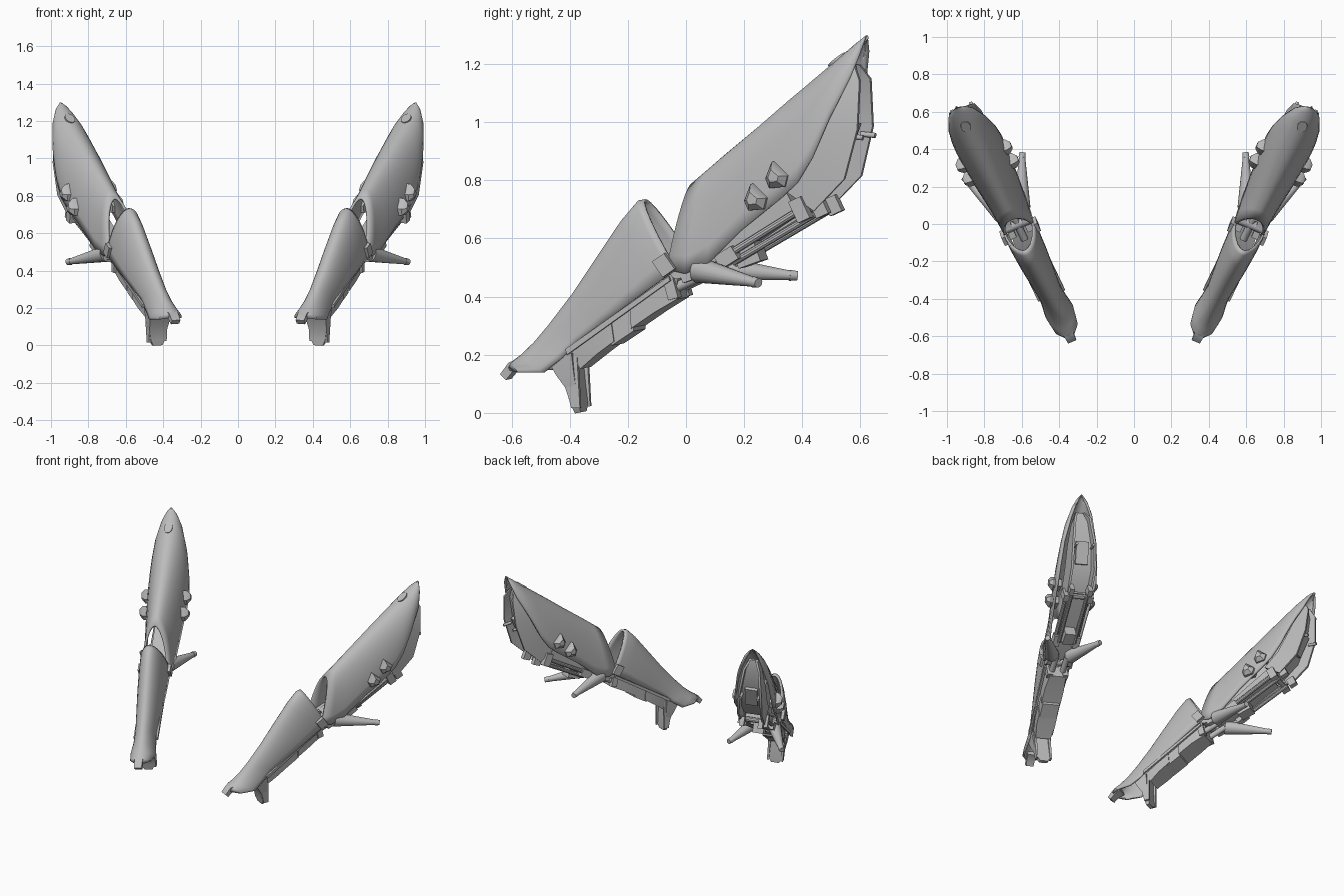
import bpy, bmesh, math
from mathutils import Matrix, Vector

if "Cube" in bpy.data.objects:
    bpy.data.objects.remove(bpy.data.objects["Cube"])

grey = bpy.data.materials.new("light_grey")
grey.diffuse_color = (0.5, 0.5, 0.5, 1)
grey.use_nodes = True
grey.node_tree.nodes["Principled BSDF"].inputs["Base Color"].default_value = grey.diffuse_color

# Limb frame: parts are drawn as (sideways w, y, z) and placed on the splayed limb plane
LIMB = Matrix(((0.92, 0.422, 0.078, 0.585),
               (-0.388, 1, 0, 0),
               (-0.072, 0, 1, 0),
               (0, 0, 0, 1)))


def finish(name, bm, thick=0, angle=35):
    """Place on the limb, thicken, mirror to the other limb."""
    bmesh.ops.recalc_face_normals(bm, faces=bm.faces)
    bm.transform(LIMB)
    me = bpy.data.meshes.new(name)
    bm.to_mesh(me)
    bm.free()
    ob = bpy.data.objects.new(name, me)
    bpy.context.collection.objects.link(ob)
    me.materials.append(grey)
    bpy.context.view_layer.objects.active = ob
    ob.select_set(True)
    bpy.ops.object.shade_smooth_by_angle(angle=math.radians(angle))
    ob.select_set(False)
    if thick:
        s = ob.modifiers.new("thickness", 'SOLIDIFY')
        s.thickness = thick
        s.offset = -1
    ob.modifiers.new("other_limb", 'MIRROR')
    return ob


def skin(bm, rings, closed=True, caps=True):
    """Join rings of points into a skin."""
    vs = [[bm.verts.new(p) for p in r] for r in rings]
    n = len(vs[0])
    for a, b in zip(vs, vs[1:]):
        for i in range(n if closed else n - 1):
            j = (i + 1) % n
            bm.faces.new((a[i], a[j], b[j], b[i]))
    if caps:
        bm.faces.new(vs[0])
        bm.faces.new(vs[-1])


def lerp(a, b, t):
    return a + (b - a) * t


def shell(name, stations, thick):
    """Hood from stations (ridge y, z, rim y, z, half width)."""
    bm = bmesh.new()
    rings = []
    for ty, tz, ry, rz, w in stations:
        ring = []
        for i in range(19):
            a = math.pi * i / 18
            h = math.sin(a)
            ring.append((w * math.cos(a), lerp(ry, ty, h), lerp(rz, tz, h)))
        rings.append(ring)
    skin(bm, rings, closed=False, caps=False)
    return finish(name, bm, thick)


def bars(name, sections, sides=(0,)):
    """Rectangular loft from sections (upper y, z, lower y, z, half width)."""
    bm = bmesh.new()
    for c in sides:
        skin(bm, [[(c - w, ay, az), (c + w, ay, az), (c + w, by, bz), (c - w, by, bz)]
                  for ay, az, by, bz, w in sections])
    return finish(name, bm)


def rods(name, p, q, r1, r2, both=True, seg=14):
    """Tapered rod between two points, repeated on both sides of the limb."""
    bm = bmesh.new()
    for s in ((1, -1) if both else (1,)):
        a, b = Vector((p[0] * s, *p[1:])), Vector((q[0] * s, *q[1:]))
        d = b - a
        m = Matrix.Translation((a + b) / 2) @ d.to_track_quat('Z', 'Y').to_matrix().to_4x4()
        bmesh.ops.create_cone(bm, cap_ends=True, segments=seg, radius1=r1, radius2=r2,
                              depth=d.length, matrix=m)
    return finish(name, bm)


def boxes(name, centres, size, tilt):
    """Boxes tilted in the limb plane, repeated on both sides."""
    bm = bmesh.new()
    for w, y, z in centres:
        for s in ((1, -1) if w else (1,)):
            m = (Matrix.Translation((w * s, y, z)) @ Matrix.Rotation(math.radians(tilt), 4, 'X')
                 @ Matrix.Diagonal((*size, 1)))
            bmesh.ops.create_cube(bm, size=1, matrix=m)
    return finish(name, bm)


# Upper hood
shell("upper_hood", [(.02, .79, -.035, .50, .085), (.07, .833, .03, .485, .092),
                     (.13, .885, .11, .52, .10), (.25, .985, .23, .635, .115),
                     (.36, 1.08, .37, .745, .127), (.42, 1.13, .43, .80, .129),
                     (.47, 1.172, .48, .885, .124), (.53, 1.222, .535, 1.02, .108),
                     (.585, 1.27, .595, 1.16, .072), (.61, 1.29, .615, 1.24, .04),
                     (.622, 1.3, .623, 1.295, .006)], .014)

# Lower hood with flared foot
shell("lower_hood", [(-.14, .735, -.0, .50, .088), (-.165, .73, -.02, .485, .09),
                     (-.22, .665, -.07, .45, .09), (-.30, .545, -.16, .385, .085),
                     (-.39, .41, -.25, .32, .076), (-.47, .305, -.34, .255, .066),
                     (-.52, .245, -.40, .195, .07), (-.56, .205, -.46, .145, .08),
                     (-.59, .182, -.55, .143, .066), (-.605, .168, -.595, .148, .03)], .012)

# Trough under the upper hood: two walls around a recessed floor
bm = bmesh.new()
rings = []
for iy, iz, by, bz, w in [(.565, 1.20, .59, 1.195, .03), (.55, 1.13, .617, 1.145, .055),
                          (.51, 1.0, .617, .98, .075), (.45, .86, .575, .81, .082),
                          (.37, .77, .47, .70, .08)]:
    fy, fz = lerp(iy, by, .5), lerp(iz, bz, .5)
    v = w - .014
    rings.append([(-w, iy, iz), (-w, by, bz), (-v, by, bz), (-v, fy, fz),
                  (v, fy, fz), (v, by, bz), (w, by, bz), (w, iy, iz)])
skin(bm, rings)
finish("upper_trough", bm)
boxes("trough_panel", [(0, .555, .93)], (.08, .02, .14), -20)
rods("trough_pegs", (.055, .58, .955), (.055, .63, .95), .009, .009)

# Underside frame: deck, rails, cross bar and end blocks
bars("frame_deck", [(.02, .53, .04, .485, .05), (.16, .60, .18, .55, .06),
                    (.37, .76, .40, .70, .06)])
rods("outer_rails", (.07, .15, .535), (.07, .43, .71), .013, .013, seg=10)
rods("inner_rails", (.05, .18, .52), (.05, .46, .685), .012, .012, seg=10)
rods("cross_bar", (-.085, .43, .70), (.085, .43, .70), .016, .016, both=False, seg=10)
boxes("rail_end_blocks", [(.078, .425, .705)], (.035, .045, .08), 25)
boxes("rail_tip_blocks", [(.06, .485, .71)], (.03, .045, .06), 25)
boxes("rail_root_blocks", [(.065, .17, .54)], (.04, .07, .05), 32)
boxes("centre_box", [(0, .22, .545)], (.07, .08, .07), 20)

# Side horns and the sockets they grow from
rods("side_horns", (.06, .07, .495), (.165, .305, .46), .044, .015, seg=18)
rods("horn_tips", (.160, .294, .4615), (.172, .316, .459), .019, .016)
boxes("horn_sockets", [(.055, .05, .50)], (.05, .09, .07), 20)

# Side studs: blunt wedges on the flanks
bm = bmesh.new()
for s in (1, -1):
    for y, z in ((.285, .748), (.358, .825)):
        base = [(-.035, -.01), (-.012, .05), (.045, .0), (.035, -.04), (-.02, -.045)]
        skin(bm, [[(s * w, y + a * k, z + b * k) for a, b in base]
                  for w, k in ((.085, 1), (.135, .95), (.158, .45))])
finish("side_studs", bm)

# Oval hatch on the ridge near the tip
bm = bmesh.new()
m = (Matrix.Translation((0, .52, 1.213)) @ Matrix.Rotation(math.radians(40.3), 4, 'X')
     @ Matrix.Diagonal((.026, .036, 1, 1)))
bmesh.ops.create_cone(bm, cap_ends=True, segments=20, radius1=1, radius2=1, depth=.009, matrix=m)
finish("ridge_hatch", bm)

# Knee joint between the two hoods
rods("knee_axle", (-.08, .0, .49), (.08, .0, .49), .024, .024, both=False)
rods("knee_links", (.035, -.05, .42), (.035, .08, .48), .018, .018)
rods("knee_rod", (0, -.08, .44), (0, .08, .54), .02, .02, both=False)
boxes("knee_side_blocks", [(.092, -.038, .515)], (.025, .05, .065), 35)
boxes("knee_stop_blocks", [(.05, -.03, .44)], (.035, .035, .09), 15)

# Lower core: stepped belly plates
bars("belly_upper", [(-.01, .47, -.01, .395, .052), (-.08, .44, -.085, .35, .062),
                     (-.17, .37, -.165, .295, .062)])
bars("belly_middle", [(-.16, .37, -.16, .285, .055), (-.25, .31, -.235, .235, .055)])
bars("belly_lower", [(-.235, .32, -.225, .25, .06), (-.30, .27, -.285, .205, .06),
                     (-.385, .215, -.345, .155, .048)])
bars("rim_strips", [(-.03, .475, -.025, .46, .006), (-.385, .225, -.38, .205, .006)],
     sides=(.072, -.072))

# Foot: rear claw with a raised rim, and front toe
bars("claw", [(-.46, .20, -.37, .21, .062), (-.425, .135, -.365, .15, .058),
              (-.395, .09, -.36, .10, .052), (-.38, .03, -.352, .03, .042),
              (-.372, .0, -.352, .004, .026)])
bars("claw_rims", [(-.42, .19, -.355, .20, .007), (-.395, .10, -.35, .11, .007),
                   (-.375, .02, -.345, .02, .006)], sides=(.045, -.045))
bars("toe", [(-.56, .19, -.55, .16, .03), (-.60, .175, -.585, .145, .026),
             (-.63, .135, -.61, .115, .024)])
